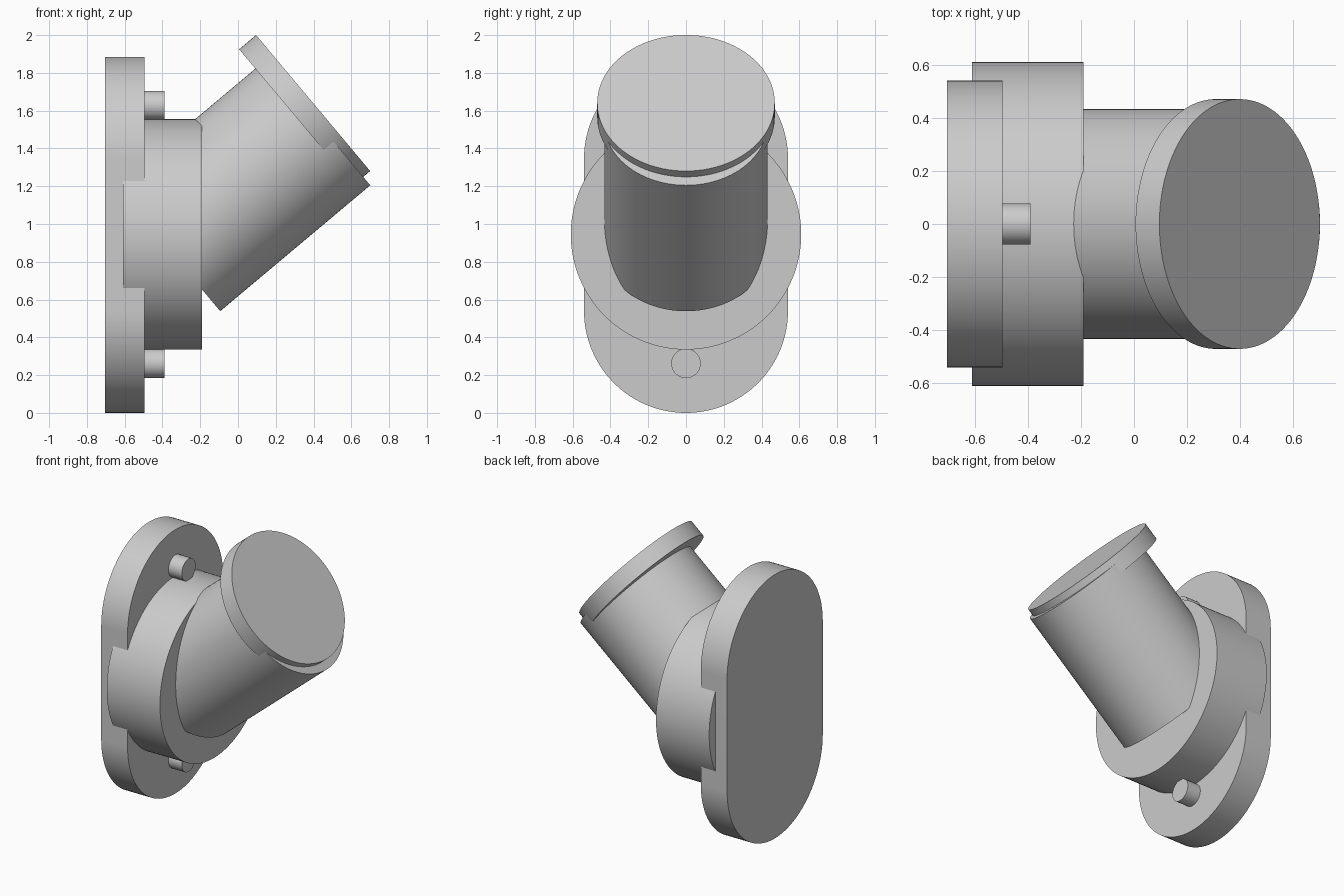
import bpy, bmesh
from math import sin, cos, pi, radians
from mathutils import Vector

if "Cube" in bpy.data.objects:
    bpy.data.objects.remove(bpy.data.objects["Cube"])

TILT = radians(40)                                # barrel rises 40 degrees from +x
D = Vector((cos(TILT), 0, sin(TILT)))             # along the barrel
N = Vector((-sin(TILT), 0, cos(TILT)))            # across the barrel, upward


def smooth(obj):
    bpy.ops.object.select_all(action='DESELECT')
    obj.select_set(True)
    bpy.context.view_layer.objects.active = obj
    bpy.ops.object.shade_smooth_by_angle(angle=radians(30))


def cylinder(name, start, end, radius, sides=128):
    axis = end - start
    bpy.ops.mesh.primitive_cylinder_add(
        vertices=sides, radius=radius, depth=axis.length,
        location=(start + end) / 2,
        rotation=axis.to_track_quat('Z', 'Y').to_euler())
    obj = bpy.context.object
    obj.name = name
    smooth(obj)
    return obj


def stadium_plate(name, x0, x1, radius, z_low, z_high, steps=64):
    # Round-ended outline in the yz plane, extruded along x
    pts = [(radius * cos(pi * i / steps), z_high + radius * sin(pi * i / steps))
           for i in range(steps + 1)]
    pts += [(-y, z_low + z_high - z) for y, z in pts]
    bm = bmesh.new()
    face = bm.faces.new([bm.verts.new((x0, y, z)) for y, z in pts])
    ext = bmesh.ops.extrude_face_region(bm, geom=[face])
    bmesh.ops.translate(bm, vec=(x1 - x0, 0, 0),
                        verts=[v for v in ext['geom'] if isinstance(v, bmesh.types.BMVert)])
    bmesh.ops.recalc_face_normals(bm, faces=bm.faces)
    mesh = bpy.data.meshes.new(name)
    bm.to_mesh(mesh)
    bm.free()
    obj = bpy.data.objects.new(name, mesh)
    bpy.context.collection.objects.link(obj)
    smooth(obj)


# Mounting plate
stadium_plate("mounting_plate", -0.703, -0.495, 0.54, 0.54, 1.345)

# Round boss on the plate
cylinder("round_boss", Vector((-0.61, 0, 0.945)), Vector((-0.19, 0, 0.945)), 0.61)

# Bolts above and below the boss
for name, z in (("lower_bolt", 0.262), ("upper_bolt", 1.627)):
    cylinder(name, Vector((-0.55, 0, z)), Vector((-0.39, 0, z)), 0.078, 48)

# Angled barrel
cylinder("angled_barrel", D * 0.274 + N * 0.905, D * 1.311 + N * 0.905, 0.432)

# End cap, set slightly above the barrel axis
cylinder("end_cap", D * 1.242 + N * 1.001, D * 1.359 + N * 1.001, 0.47)
